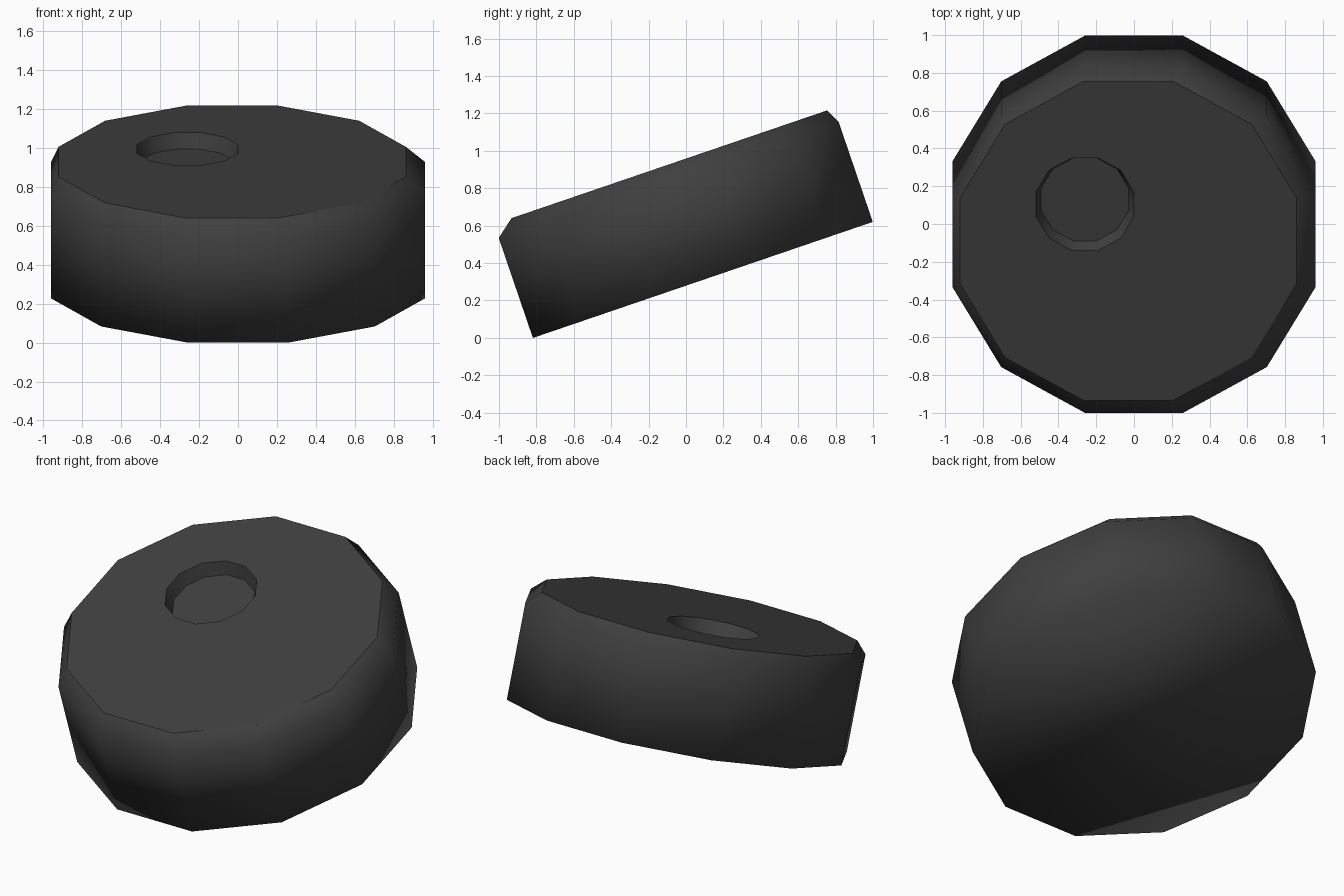
import bpy, bmesh
from math import sin, cos, pi, radians
from mathutils import Matrix

cube = bpy.data.objects.get("Cube")
if cube:
    bpy.data.objects.remove(cube, do_unlink=True)

SIDES = 12
TILT = Matrix.Translation((0, 0.09, 0.31)) @ Matrix.Rotation(radians(18.85), 4, 'X')

rubber = bpy.data.materials.new("dark_grey")
rubber.use_nodes = True
colour = (0.05, 0.05, 0.05, 1)
rubber.diffuse_color = colour
rubber.node_tree.nodes["Principled BSDF"].inputs["Base Color"].default_value = colour

bm = bmesh.new()


def ring(radius, z, cx=0.0, cy=0.0):
    """Twelve-sided ring of vertices with flats facing the axes."""
    angles = [2 * pi * (i + 0.5) / SIDES for i in range(SIDES)]
    return [bm.verts.new((cx + radius * cos(a), cy + radius * sin(a), z)) for a in angles]


# Rings from the base, over the lopsided chamfer, down into the dish
rings = [
    ring(0.994, 0),
    ring(0.994, 0.565),
    ring(0.923, 0.643, -0.03, 0.03),
    ring(0.268, 0.643, -0.26, 0.235),
    ring(0.240, 0.563, -0.26, 0.235),
]
for low, high in zip(rings, rings[1:]):
    for i in range(SIDES):
        j = (i + 1) % SIDES
        bm.faces.new((low[i], low[j], high[j], high[i]))

# Underside and dish floor
bm.faces.new(list(reversed(rings[0])))
bm.faces.new(rings[-1])

# Smooth shading, with crisp edges around the flat top and the dish
for face in bm.faces:
    face.smooth = True
for loop in rings[2:]:
    for i in range(SIDES):
        bm.edges.get((loop[i], loop[(i + 1) % SIDES])).smooth = False

bm.transform(TILT)
mesh = bpy.data.meshes.new("tilted_puck")
bm.to_mesh(mesh)
bm.free()
mesh.materials.append(rubber)
puck = bpy.data.objects.new("tilted_puck", mesh)
bpy.context.collection.objects.link(puck)
